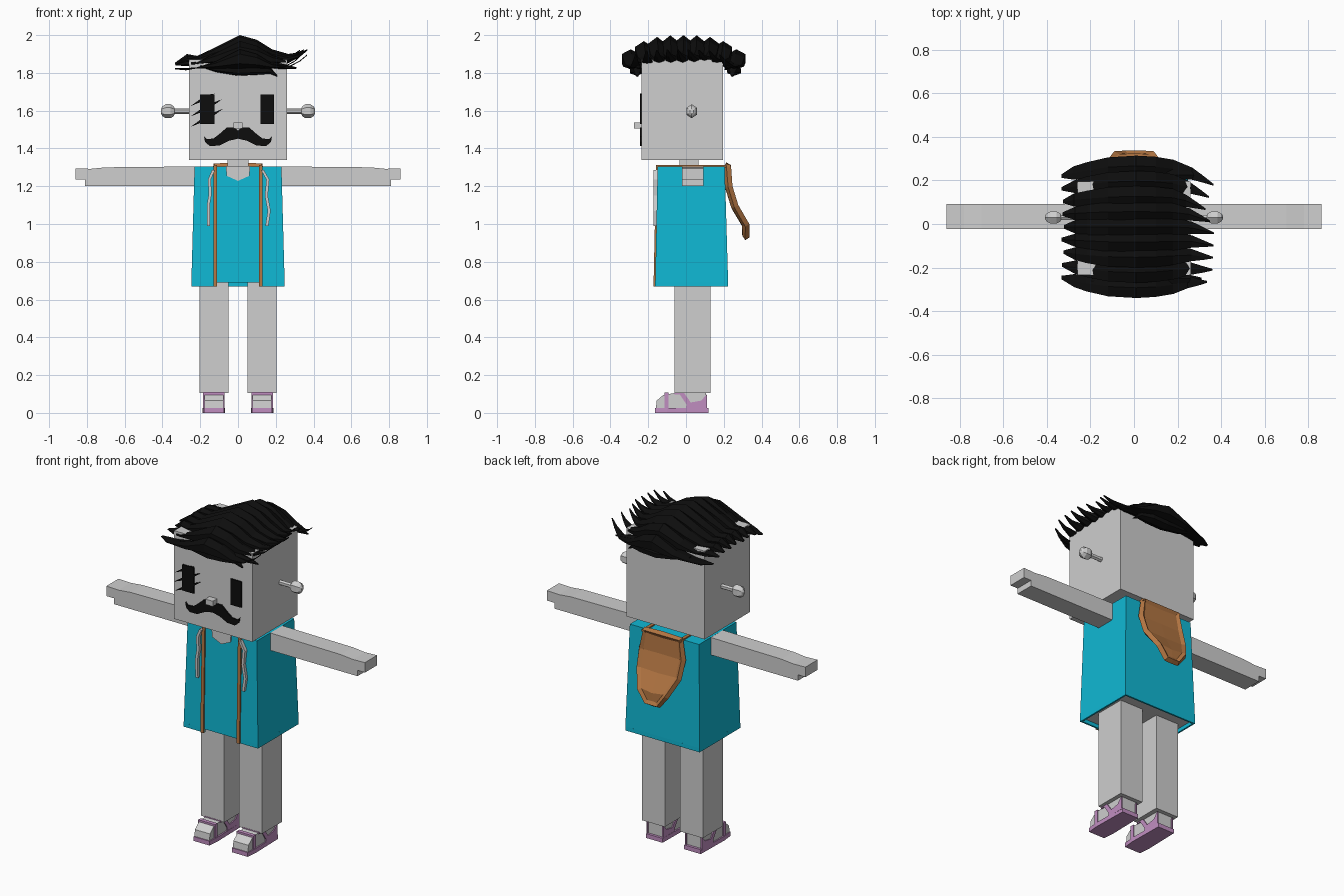
import bpy, bmesh, random
from mathutils import Vector

random.seed(4)
if "Cube" in bpy.data.objects:
    bpy.data.objects.remove(bpy.data.objects["Cube"])


def material(name, r, g, b):
    m = bpy.data.materials.new(name)
    m.diffuse_color = (r, g, b, 1)
    m.use_nodes = True
    m.node_tree.nodes["Principled BSDF"].inputs["Base Color"].default_value = (r, g, b, 1)
    return m


GREY = material("pale grey", .62, .62, .62)
CYAN = material("cyan cloth", .005, .48, .66)
BROWN = material("brown trim", .45, .18, .055)
BLACK = material("black hair", .004, .004, .004)
PURPLE = material("purple sandal", .53, .27, .53)


def finish(name, bm, *mats):
    bmesh.ops.recalc_face_normals(bm, faces=bm.faces)
    me = bpy.data.meshes.new(name)
    bm.to_mesh(me)
    bm.free()
    for m in mats:
        me.materials.append(m)
    ob = bpy.data.objects.new(name, me)
    bpy.context.collection.objects.link(ob)
    return ob


def extrude(name, outline, axis, a, b, mat):
    """Prism from a 2D outline, running from a to b along the axis."""
    def place(u, v, w):
        return {"x": (w, u, v), "y": (u, w, v), "z": (u, v, w)}[axis]
    bm = bmesh.new()
    low = [bm.verts.new(place(u, v, a)) for u, v in outline]
    high = [bm.verts.new(place(u, v, b)) for u, v in outline]
    bm.faces.new(low)
    bm.faces.new(high)
    for i in range(len(low)):
        j = (i + 1) % len(low)
        bm.faces.new((low[i], low[j], high[j], high[i]))
    return finish(name, bm, mat)


def rect(u0, v0, u1, v1):
    return [(u0, v0), (u1, v0), (u1, v1), (u0, v1)]


def box(name, x, y, z, mat):
    return extrude(name, rect(x[0], y[0], x[1], y[1]), "z", z[0], z[1], mat)


def loft(name, rings, mat):
    """Skin a list of equal point rings and cap the ends."""
    bm = bmesh.new()
    vs = [[bm.verts.new(p) for p in ring] for ring in rings]
    for a, b in zip(vs, vs[1:]):
        for i in range(len(a)):
            j = (i + 1) % len(a)
            bm.faces.new((a[i], a[j], b[j], b[i]))
    bm.faces.new(vs[0])
    bm.faces.new(vs[-1])
    return finish(name, bm, mat)


def hexagon(x, y, ztop, zbot, hw):
    """Six-sided section across x."""
    m, h = (ztop + zbot) / 2, (ztop - zbot) / 4
    return [(x, y, ztop), (x, y + hw, m + h), (x, y + hw, m - h),
            (x, y, zbot), (x, y - hw, m - h), (x, y - hw, m + h)]


def ribbon(points, width):
    """Outline of a flat strip along a path in x and z."""
    return [(u - width, v) for u, v in points] + [(u + width, v) for u, v in reversed(points)]


# Head and neck
box("head", (-.26, .26), (-.235, .195), (1.34, 1.87), GREY)
box("neck", (-.055, .055), (-.035, .065), (1.28, 1.35), GREY)
box("nose", (-.025, .025), (-.275, -.23), (1.505, 1.537), GREY)

# Eyes, lashes and moustache
FACE = (-.244, -.234)
extrude("right_eye", rect(-.2, 1.53, -.125, 1.685), "y", *FACE, BLACK)
extrude("left_eye", rect(.12, 1.53, .19, 1.685), "y", *FACE, BLACK)
for z, x1, rise in ((1.515, -.08, .095), (1.57, -.085, .09), (1.625, -.125, .065)):
    extrude("lash", [(-.25, z), (-.16, z + .035), (x1, z + rise), (-.17, z + .058)],
            "y", -.243, -.234, BLACK)
half = [(.02, 1.51), (.06, 1.51), (.1, 1.475), (.13, 1.452), (.165, 1.45), (.18, 1.465),
        (.175, 1.435), (.15, 1.413), (.1, 1.415), (.05, 1.44)]
extrude("moustache", [(0, 1.495)] + half + [(0, 1.452)] + [(-x, z) for x, z in reversed(half)],
        "y", *FACE, BLACK)

# Tunic: tapered block with a grey underside
bm = bmesh.new()
bmesh.ops.create_cube(bm, size=1)
for v in bm.verts:
    top = v.co.z > 0
    hx, y0, y1, z = (.23, -.15, .205, 1.305) if top else (.247, -.163, .223, .69)
    v.co = Vector((hx if v.co.x > 0 else -hx, y1 if v.co.y > 0 else y0, z))
bm.normal_update()
for f in bm.faces:
    f.material_index = int(f.normal.z < -.9)
finish("tunic", bm, CYAN, GREY)

# Hem that hangs below the tunic, open at the front centre
box("hem_back", (-.247, .247), (.213, .223), (.668, .692), CYAN)
for s, side in ((1, "left"), (-1, "right")):
    box(side + "_hem", (s * .237, s * .247), (-.163, .223), (.668, .692), CYAN)
    box(side + "_front_hem", (s * .11, s * .247), (-.163, -.153), (.668, .692), CYAN)
extrude("neckline", [(-.065, 1.307), (-.06, 1.255), (0, 1.228), (.06, 1.255), (.065, 1.307)],
        "y", -.159, -.149, GREY)

# Hood hanging on the back, with a recessed panel
bm = bmesh.new()
rows = [[bm.verts.new((s * hw, y, z)) for s in (-1, 0, 1)] for z, y, hw in
        ((1.312, .238, .12), (1.2, .246, .14), (1.1, .277, .135), (1, .335, .09), (.93, .337, .04))]
for a, b in zip(rows, rows[1:]):
    for i in range(2):
        bm.faces.new((a[i], b[i], b[i + 1], a[i + 1]))
bmesh.ops.recalc_face_normals(bm, faces=bm.faces)
bm.normal_update()
if sum(f.normal.y for f in bm.faces) < 0:
    bmesh.ops.reverse_faces(bm, faces=bm.faces)
bmesh.ops.inset_region(bm, faces=bm.faces[:], thickness=.02, depth=-.012, use_boundary=True)
me = bpy.data.meshes.new("hood")
bm.to_mesh(me)
bm.free()
me.materials.append(BROWN)
hood = bpy.data.objects.new("hood", me)
bpy.context.collection.objects.link(hood)
mod = hood.modifiers.new("thickness", "SOLIDIFY")
mod.thickness = .028
mod.offset = -1

# Strings
string = {1: [(.13, 1.285), (.158, 1.235), (.15, 1.15), (.165, 1.07), (.153, .99)],
          -1: [(-.13, 1.285), (-.152, 1.235), (-.147, 1.16), (-.157, 1.1), (-.155, .99)]}

arm = [(.2, 1.2), (.81, 1.2), (.81, 1.235), (.86, 1.235), (.86, 1.295), (.78, 1.292), (.7, 1.3), (.2, 1.305)]
foot = [(-.16, .02), (-.155, .065), (-.12, .095), (-.06, .105), (.105, .105), (.105, .02)]

for s, side in ((1, "left"), (-1, "right")):
    # Ear: stalk and faceted knob
    loft(side + "_ear", [hexagon(s * x, .03, 1.597 + r, 1.597 - r, r * .75) for x, r in
         ((.25, .015), (.335, .015), (.34, .026), (.357, .037), (.383, .037), (.4, .026), (.408, .012))], GREY)
    # Arm and leg
    extrude(side + "_arm", [(s * x, z) for x, z in arm], "y", -.022, .093, GREY)
    box(side + "_leg", (s * .05, s * .203), (-.06, .13), (.105, .7), GREY)
    # Trim down the front and over the shoulder
    extrude(side + "_trim", [(-.158, 1.312), (-.172, .668), (-.16, .668), (-.145, 1.3), (.235, 1.3), (.235, 1.312)],
            "x", s * .11, s * .13, BROWN)
    extrude(side + "_string", ribbon(string[s], .008), "y", -.172, -.15, GREY)
    # Foot and sandal
    extrude(side + "_foot", foot, "x", s * .078, s * .178, GREY)
    extrude(side + "_sole", [(s * .075, -.165), (s * .18, -.165), (s * .187, -.1), (s * .182, .12), (s * .072, .12),
                             (s * .068, -.1)], "z", 0, .026, PURPLE)
    box(side + "_toe_strap", (s * .072, s * .184), (-.115, -.092), (.02, .107), PURPLE)
    for x in (.072, .176):
        extrude(side + "_ankle_strap", [(-.04, .108), (-.012, .108), (.025, .055), (.08, .065), (.112, .1),
                (.112, .02), (0, .02), (.002, .045)], "x", s * x, s * (x + .008), PURPLE)
    box(side + "_instep_strap", (s * .072, s * .184), (-.062, -.035), (.098, .11), PURPLE)

# Hair: locks swept across the head, lower toward front and back
spine = [(-.335, 1.855, 1.845, .008), (-.28, 1.9, 1.84, .03), (-.22, 1.89, 1.85, .037), (-.12, 1.935, 1.85, .045),
         (.01, 2, 1.85, .047), (.1, 1.975, 1.85, .046), (.18, 1.925, 1.85, .042), (.27, 1.9, 1.855, .028),
         (.33, 1.908, 1.885, .014), (.37, 1.925, 1.918, .004)]
for i in range(9):
    k = (i - 4) / 4
    drop, reach = .075 * abs(k) ** 3, random.uniform(.88, 1)
    rings = []
    for x, zt, zb, hw in spine:
        u = x * reach if x > .2 else x + random.uniform(0, .015) * (x < -.2)
        y = -.013 + k * .28 * (1 - 1.5 * x * x) - .03 * max(0, x - .25) / .12
        low = drop * (.35 if abs(k) == 1 else .15)
        rings.append(hexagon(u, y, max(zt - drop, zb - low + .006), zb - low, hw))
    loft("hair_lock", rings, BLACK)

# Fringe locks below the main hair, front and back
for name, y, out in (("fringe", -.25, -.012), ("nape_lock", .225, .03)):
    loft(name, [hexagon(x, y + out * (1 - 8 * x * x), zt, zb, hw) for x, zt, zb, hw in
         ((-.2, 1.84, 1.832, .006), (-.12, 1.835, 1.805, .025), (0, 1.835, 1.785, .035),
          (.1, 1.84, 1.79, .035), (.17, 1.83, 1.795, .02), (.21, 1.785, 1.779, .005))], BLACK)
    loft(name + "_side", [hexagon(x, y, zt, zb, hw) for x, zt, zb, hw in
         ((.0, 1.88, 1.84, .03), (.15, 1.865, 1.825, .03), (.25, 1.845, 1.82, .018), (.31, 1.83, 1.822, .004))], BLACK)
